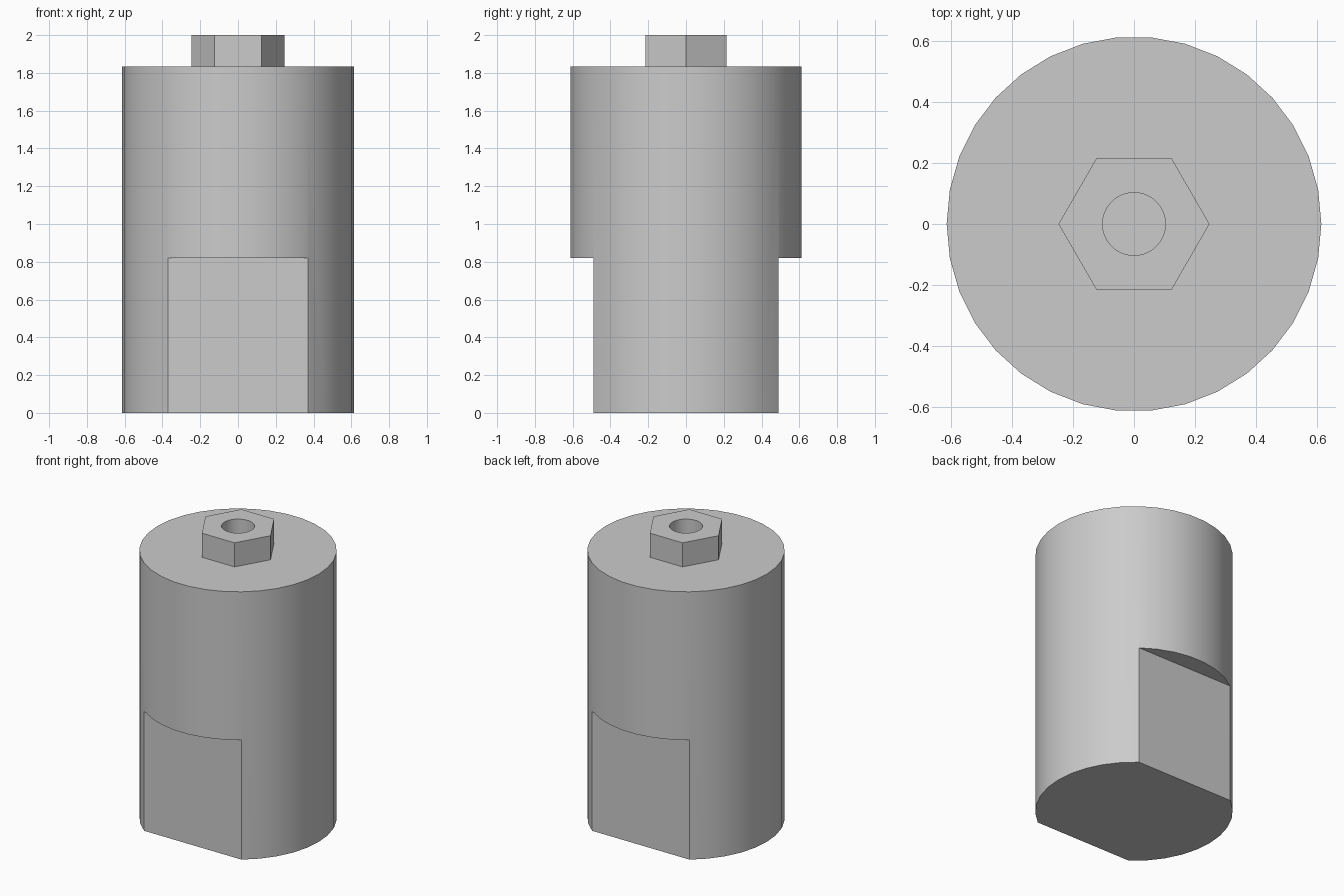
import bpy, bmesh
from math import cos, sin, tau, radians

default = bpy.data.objects.get("Cube")
if default:
    bpy.data.objects.remove(default, do_unlink=True)

BODY_R, BODY_TOP, TOTAL = 0.613, 1.835, 2.0
FLAT_Y, FLAT_TOP = 0.489, 0.82
HEX_R, BORE_R, BORE_FLOOR = 0.247, 0.103, 1.6

steel = bpy.data.materials.new("grey steel")
steel.use_nodes = True
colour = (0.6, 0.6, 0.6, 1)
steel.diffuse_color = colour
steel.node_tree.nodes["Principled BSDF"].inputs["Base Color"].default_value = colour


def prism(name, outline, z0, z1):
    """Extrude a closed outline straight up from z0 to z1."""
    bm = bmesh.new()
    face = bm.faces.new([bm.verts.new((x, y, z0)) for x, y in outline])
    top = bmesh.ops.extrude_face_region(bm, geom=[face])["geom"]
    verts = [v for v in top if isinstance(v, bmesh.types.BMVert)]
    bmesh.ops.translate(bm, vec=(0, 0, z1 - z0), verts=verts)
    bmesh.ops.recalc_face_normals(bm, faces=bm.faces)
    mesh = bpy.data.meshes.new(name)
    bm.to_mesh(mesh)
    bm.free()
    mesh.materials.append(steel)
    obj = bpy.data.objects.new(name, mesh)
    bpy.context.collection.objects.link(obj)
    return obj


def ring(radius, sides):
    return [(radius * cos(tau * i / sides), radius * sin(tau * i / sides))
            for i in range(sides)]


def combine(target, tool, operation):
    """Apply a boolean and discard the tool object."""
    tool.hide_render = True
    mod = target.modifiers.new(operation.lower(), 'BOOLEAN')
    mod.object, mod.operation, mod.solver = tool, operation, 'EXACT'
    bpy.context.view_layer.objects.active = target
    bpy.ops.object.modifier_apply(modifier=mod.name)
    bpy.data.objects.remove(tool, do_unlink=True)


# Round body
body = prism("adapter_body", ring(BODY_R, 34), 0, BODY_TOP)

# Two wrench flats on the lower half, front and back
for side in (-1, 1):
    outline = [(-1, side * FLAT_Y), (1, side * FLAT_Y), (1, side), (-1, side)]
    combine(body, prism("flat_cutter", outline, -0.1, FLAT_TOP), 'DIFFERENCE')

# Hexagonal boss on top, sunk slightly into the body before joining
combine(body, prism("hex_boss", ring(HEX_R, 6), BODY_TOP - 0.1, TOTAL), 'UNION')

# Blind bore down through the boss
combine(body, prism("bore_cutter", ring(BORE_R, 34), BORE_FLOOR, TOTAL + 0.1), 'DIFFERENCE')

# Smooth round walls, crisp edges
bpy.ops.object.select_all(action='DESELECT')
body.select_set(True)
bpy.context.view_layer.objects.active = body
bpy.ops.object.shade_smooth_by_angle(angle=radians(25))
